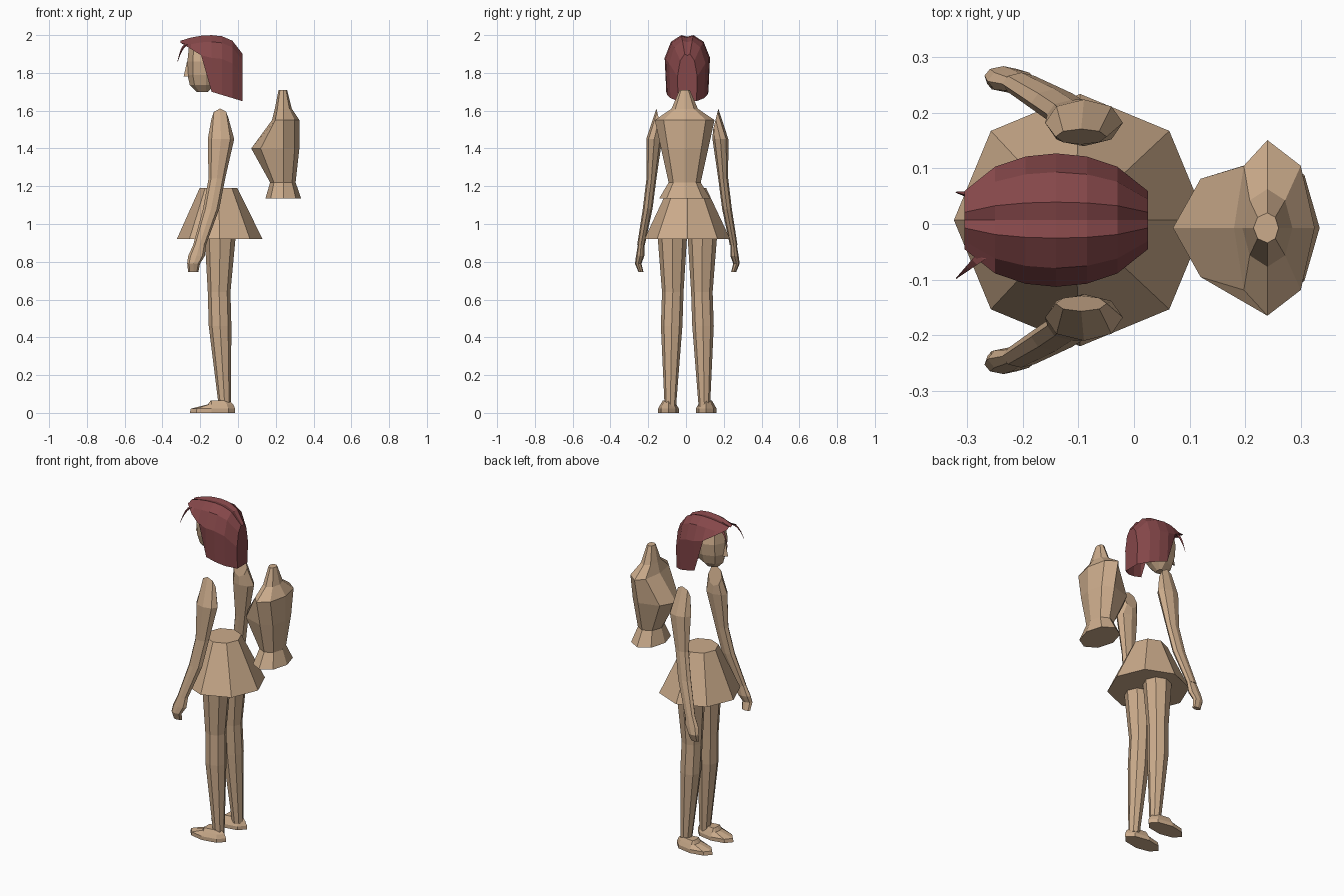
import bpy, bmesh
from math import cos, sin, sqrt, pi

default_cube = bpy.data.objects.get("Cube")
if default_cube:
    bpy.data.objects.remove(default_cube)

AXIS = .007  # mirror line of the figure in y


def material(name, red, green, blue):
    colour = (red, green, blue, 1)
    mat = bpy.data.materials.new(name)
    mat.use_nodes = True
    mat.diffuse_color = colour
    shader = mat.node_tree.nodes["Principled BSDF"]
    shader.inputs["Base Color"].default_value = colour
    return mat


skin = material("tan skin", .6, .41, .26)
dark_red = material("dark red hair", .235, .063, .067)


def loft(name, rings, mat, closed=True):
    """Bridge rows of points; closed rows make a tube capped at both ends."""
    bm = bmesh.new()
    rows = [[bm.verts.new(point) for point in ring] for ring in rings]
    count = len(rows[0])
    for lower, upper in zip(rows, rows[1:]):
        for i in range(count if closed else count - 1):
            j = (i + 1) % count
            bm.faces.new((lower[i], lower[j], upper[j], upper[i]))
    if closed:
        bm.faces.new(rows[0])
    bm.faces.new(rows[-1])
    bmesh.ops.recalc_face_normals(bm, faces=bm.faces)
    mesh = bpy.data.meshes.new(name)
    bm.to_mesh(mesh)
    bm.free()
    mesh.materials.append(mat)
    obj = bpy.data.objects.new(name, mesh)
    bpy.context.collection.objects.link(obj)


def oval(x, y, z, front, width, back=None, tilt=0, sides=8):
    """Ring of points; back is its own radius on the +x side."""
    points = []
    for k in range(sides):
        angle = 2 * pi * k / sides
        reach = back if back is not None and cos(angle) > 0 else front
        side = width * sin(angle)
        points.append((x + reach * cos(angle), y + side, z + tilt * side))
    return points


def body(name, middle, y, rows):
    """Rows give height, front x, back x and half width."""
    loft(name, [oval(middle, y, z, middle - front, width, back - middle)
                for z, front, back, width in rows], skin)


def limb(name, side, flatness, joints, start=()):
    """Tube through joints, each an x, a distance from the axis, a height and a radius."""
    rings = [oval(x, AXIS + side * out, z, radius, radius * flatness)
             for x, out, z, radius in joints]
    loft(name, [*start, *rings], skin)


# Torso with neck, set apart behind the figure
body("torso", .24, -AXIS, [
    (1.135, .145, .334, .135), (1.22, .17, .305, .085),
    (1.4, .07, .325, .125), (1.55, .18, .325, .158),
    (1.61, .195, .285, .07), (1.71, .215, .26, .027)])

# Skirt: hem and waist
loft("skirt", [oval(-.097, AXIS, .92, .227, .227),
               oval(-.103, AXIS, 1.19, .1, .1)], skin)

# Head from chin to crown, with a wedge nose
body("head", -.17, AXIS, [
    (1.7, -.22, -.16, .025), (1.735, -.255, -.12, .06),
    (1.79, -.268, -.05, .08), (1.86, -.268, -.02, .09), (1.94, -.26, -.03, .07)])
loft("nose", [oval(-.265, AXIS, 1.78, -.023, .018, sides=3),
              oval(-.26, AXIS, 1.86, -.01, .006, sides=3)], skin)


# Hair shell: arches from the fringe back to the nape
def hair_arch(t):
    x = -.305 + .33 * t
    width = .12 * sqrt(1 - (1.8 * t - .9) ** 2)
    top = 2 - .03 * (1 - 2 * t) ** 2 - .07 * t ** 8
    bottom = 1.96 - .2 * t if t < .5 else 1.75 - .1 * t
    outline = [(.93, bottom), (1, max(bottom, top - .12)),
               (.72, max(bottom, top - .035)), (.27, top)]
    right = [(x, AXIS + width * part, z) for part, z in outline]
    left = [(x, AXIS - width * part, z) for part, z in outline]
    return left + [(x, AXIS, top - .008)] + right[::-1]


loft("hair", [hair_arch(step / 6) for step in range(7)], dark_red, closed=False)


# Thin loose locks curling down at the fringe
def lock(name, root, tip):
    rings = []
    for step in range(5):
        t = step / 4
        radius = .012 - .011 * t
        y = AXIS + root + (tip - root) * t
        rings.append(oval(-.27 - .05 * t, y, 1.95 - .09 * t * t, radius, radius, sides=4))
    loft(name, rings, dark_red)


lock("left_lock", -.06, -.105)
lock("right_lock", .04, .05)

# Legs, feet, arms and hands on both sides
for label, side in (("left", -1), ("right", 1)):
    limb(label + "_leg", side, .95, [
        (-.07, .09, .035, .032), (-.095, .083, .46, .06),
        (-.1, .077, .64, .06), (-.093, .08, 1, .087)])
    body(label + "_foot", -.14, AXIS + side * .1, [
        (0, -.255, -.015, .055), (.022, -.25, -.015, .055),
        (.045, -.16, -.025, .042), (.065, -.145, -.045, .03)])
    wrist = (-.203, .245, .89, .034)
    # The shoulder cut slopes inward, where the torso would join
    shoulder_cut = oval(-.095, AXIS + side * .15, 1.555, .046, .014, tilt=4 * side)
    limb(label + "_arm", side, .6, [
        (-.09, .175, 1.45, .07), (-.112, .19, 1.24, .044),
        (-.142, .21, 1.08, .043), wrist], start=[shoulder_cut])
    limb(label + "_hand", side, .5, [
        wrist, (-.22, .25, .83, .044), (-.235, .26, .79, .034), (-.237, .245, .745, .027)])
